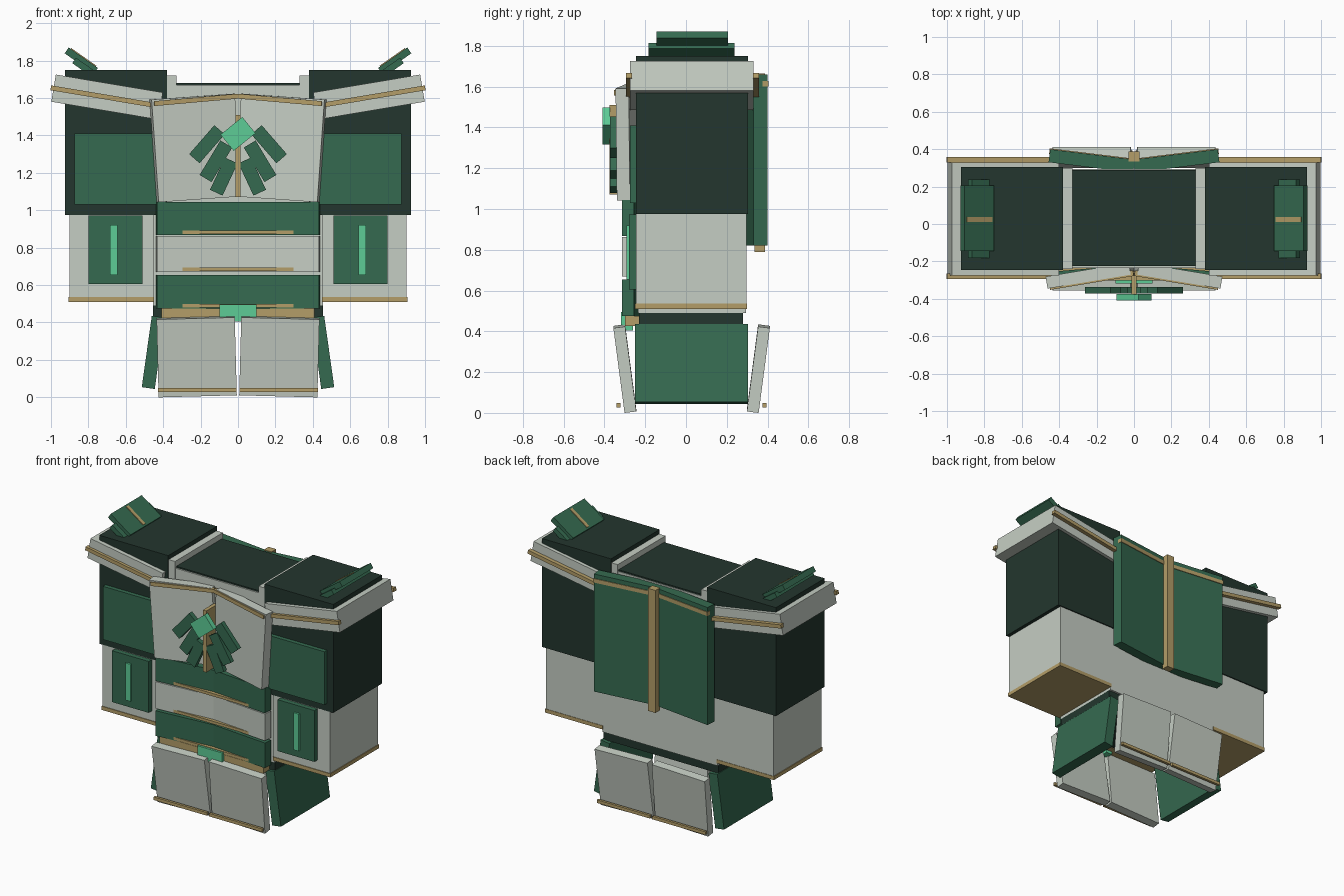
import bpy
from math import radians

if "Cube" in bpy.data.objects:
    bpy.data.objects.remove(bpy.data.objects["Cube"])

# Flat colours (linear)
def material(name, srgb):
    m = bpy.data.materials.new(name)
    lin = [((c / 255 + 0.055) / 1.055) ** 2.4 for c in srgb]
    m.diffuse_color = (*lin, 1)
    m.use_nodes = True
    m.node_tree.nodes["Principled BSDF"].inputs["Base Color"].default_value = m.diffuse_color
    return m

DARK = material("dark_green", (35, 54, 46))
GREEN = material("mid_green", (53, 106, 80))
WHITE = material("pale_grey", (197, 205, 195))
GOLD = material("gold", (180, 158, 104))
BRIGHT = material("bright_green", (93, 204, 150))


def box(name, mat, center, size, rot=(0, 0, 0)):
    bpy.ops.mesh.primitive_cube_add(size=1, location=center,
                                    rotation=[radians(a) for a in rot])
    ob = bpy.context.object
    ob.name = name
    ob.scale = size
    ob.data.materials.append(mat)
    return ob


def span(name, mat, x, y, z):
    """Upright box given by its extents."""
    return box(name, mat, [(a + b) / 2 for a, b in (x, y, z)],
               [b - a for a, b in (x, y, z)])


def pair(name, mat, center, size, rot=(0, 0, 0)):
    """Rotated box on the right and its mirror on the left."""
    x, y, z = center
    rx, ry, rz = rot
    box(name + "_right", mat, center, size, rot)
    box(name + "_left", mat, (-x, y, z), size, (rx, -ry, -rz))


def span_pair(name, mat, x, y, z):
    span(name + "_right", mat, x, y, z)
    span(name + "_left", mat, (-x[1], -x[0]), y, z)


# Torso, neck opening, collar and hips
span("torso", WHITE, (-.455, .455), (-.235, .295), (.49, 1.67))
span("neck_opening", DARK, (-.33, .33), (-.225, .29), (1.66, 1.68))
span_pair("collar", WHITE, (.33, .385), (-.24, .30), (1.4, 1.72))
span("hips", DARK, (-.455, .455), (-.23, .28), (.43, .492))

# Arms
span_pair("upper_sleeve", DARK, (.38, .925), (-.245, .305), (.975, 1.75))
span_pair("sleeve_panel", GREEN, (.42, .875), (-.275, -.24), (1.03, 1.41))
span_pair("forearm", WHITE, (.45, .90), (-.245, .297), (.535, .976))
span_pair("cuff_trim", GOLD, (.45, .905), (-.25, .30), (.51, .536))
span_pair("forearm_panel", GREEN, (.51, .80), (-.28, -.24), (.605, .972))
span_pair("forearm_light", BRIGHT, (.645, .685), (-.293, -.27), (.655, .92))

# Sloped shoulder bands with gold stripes
pair("shoulder_band", WHITE, (.70, .0275, 1.605), (.58, .605, .147), (0, -9.5, 0))
for label, y in (("front", -.28), ("back", .343)):
    pair("shoulder_stripe_" + label, GOLD, (.705, y, 1.605), (.60, .03, .026),
         (0, -9.5, 0))

# Shoulder fins
pair("fin_base", GREEN, (.825, .027, 1.765), (.125, .42, .035), (0, -35, 0))
pair("fin", GREEN, (.838, .03, 1.80), (.19, .35, .038), (0, -35, 0))
pair("fin_stripe", GOLD, (.835, .024, 1.804), (.165, .025, .038), (0, -35, 0))

# Folded chest plates
pair("chest_plate", WHITE, (.226, -.273, 1.333), (.452, .065, .55), (0, 4, -9.5))
pair("chest_trim", GOLD, (.226, -.30, 1.59), (.455, .03, .026), (0, 5, -9.5))

# Abdomen rows with gold trims
for i, (mat, z0, z1) in enumerate(((GREEN, .868, 1.045), (WHITE, .67, .862),
                                   (GREEN, .475, .655))):
    pair(f"abdomen_plate_{i}", mat, (.218, -.266, (z0 + z1) / 2),
         (.436, .06, z1 - z0), (0, 0, -5))
    span(f"abdomen_trim_{i}", GOLD, (-.30, .30), (-.303, -.26),
         (z0 + .004, z0 + .024))

# Belt and buckle
span("belt", GOLD, (-.41, .41), (-.30, -.22), (.425, .476))
span("buckle", BRIGHT, (-.098, .098), (-.318, -.26), (.43, .495))
span("buckle_tip", BRIGHT, (-.024, .024), (-.316, -.26), (.405, .44))

# Folded back plates, trim and spine
pair("back_plate", GREEN, (.226, .337, 1.24), (.456, .07, .84), (0, 0, 7))
pair("back_trim", GOLD, (.226, .362, 1.615), (.456, .03, .028), (0, 0, 7))
span("spine", GOLD, (-.03, .03), (.335, .388), (.79, 1.665))

# Skirt plates leaning outward at the top
for label, y, tilt, bar in (("front", -.30, 7.5, -.331), ("back", .355, -7.5, .385)):
    pair("skirt_" + label, WHITE, (.221, y, .217), (.418, .058, .42), (tilt, 1.5, 0))
    pair("skirt_trim_" + label, GOLD, (.219, bar, .038), (.42, .018, .022))

# Side hip guards flaring at the bottom
pair("hip_guard", GREEN, (.453, .0275, .24), (.07, .555, .385), (0, -8, 0))

# Chest emblem: rod, fan of feathers and bright knot
span("emblem_rod", GOLD, (-.013, .013), (-.376, -.25), (1.07, 1.51))
for i, (x, z, length, angle) in enumerate(((.166, 1.353, .205, 49),
                                           (.118, 1.262, .215, 59),
                                           (.076, 1.18, .19, 65))):
    pair(f"feather_{i}", GREEN, (x, -.355, z), (length, .034, .074), (0, angle, 0))
box("emblem_knot", BRIGHT, (0, -.392, 1.408), (.15, .036, .112), (0, -39, 0))
